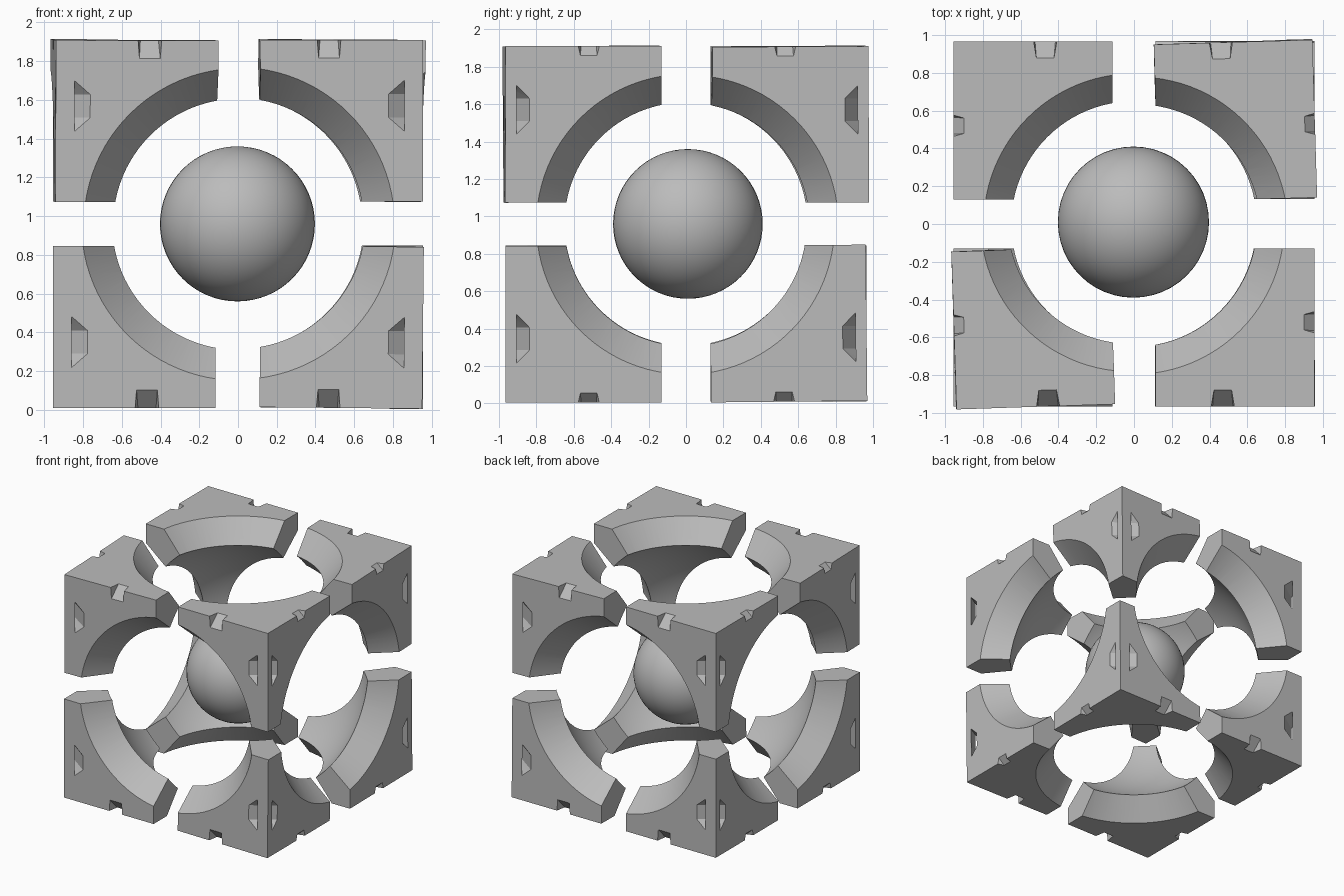
import bpy, bmesh, math
from mathutils import Matrix, Vector

cube = bpy.data.objects.get("Cube")
if cube:
    bpy.data.objects.remove(cube, do_unlink=True)

CENTRE = Vector((0, 0, 0.96))
INNER = Vector((0.115, 0.13, 0.115))
OUTER = Vector((0.955, 0.965, 0.95))
RIM, LIP, LIP_DEPTH = 0.80, 0.65, 0.77      # opening radii at the face and inside

grey = bpy.data.materials.new("plain grey")
grey.use_nodes = True
colour = (0.5, 0.5, 0.5, 1)
grey.diffuse_color = colour
grey.node_tree.nodes["Principled BSDF"].inputs["Base Color"].default_value = colour


def make_object(name, bm):
    bmesh.ops.recalc_face_normals(bm, faces=bm.faces)
    mesh = bpy.data.meshes.new(name)
    bm.to_mesh(mesh)
    bm.free()
    mesh.materials.append(grey)
    obj = bpy.data.objects.new(name, mesh)
    bpy.context.collection.objects.link(obj)
    return obj


def hull(name, points):
    bm = bmesh.new()
    for p in points:
        bm.verts.new(p)
    bmesh.ops.convex_hull(bm, input=bm.verts)
    return make_object(name, bm)


def smooth(obj, angle=25):
    bpy.ops.object.select_all(action="DESELECT")
    obj.select_set(True)
    bpy.context.view_layer.objects.active = obj
    bpy.ops.object.shade_smooth_by_angle(angle=math.radians(angle))


# Solid corner block
corner = hull("corner_block", [(x, y, z) for x in (INNER.x, OUTER.x)
                               for y in (INNER.y, OUTER.y) for z in (INNER.z, OUTER.z)])
cutters = []

# Tapered round opening through each face
slope = (RIM - LIP) / (OUTER.x - LIP_DEPTH)
near, far = 0.02, 1.2
for axis in "XYZ":
    bm = bmesh.new()
    bmesh.ops.create_cone(bm, cap_ends=True, segments=96, depth=far - near,
                          radius1=LIP + (near - LIP_DEPTH) * slope,
                          radius2=LIP + (far - LIP_DEPTH) * slope,
                          matrix=Matrix.Translation((0, 0, (near + far) / 2)))
    turn = Vector((0, 0, 1)).rotation_difference(
        Vector([float(axis == a) for a in "XYZ"])).to_matrix()
    bmesh.ops.rotate(bm, verts=bm.verts, matrix=turn)
    cutters.append(make_object("opening_cutter", bm))

# Hollow inside
bm = bmesh.new()
bmesh.ops.create_uvsphere(bm, u_segments=96, v_segments=64,
                          radius=math.hypot(LIP, LIP_DEPTH))
cutters.append(make_object("hollow_cutter", bm))

# Slot tunnelling behind the upright edge
slot = []
for s in (-1, 1):
    slot += [(0.85, 0.97, 0.61 + 0.13 * s), (0.77, 0.97, 0.61 + 0.06 * s),
             (0.965, 0.90, 0.61 + 0.13 * s), (0.965, 0.83, 0.61 + 0.06 * s)]
cutters.append(hull("slot_cutter", slot))

# Notches through the two level edges
notch_x, notch_y = [], []
for s in (-1, 1):
    notch_x += [(0.47 + s * 0.065, 0.98, 0.97), (0.47 + s * 0.055, 0.98, 0.84),
                (0.47 + s * 0.045, 0.86, 0.97)]
    notch_y += [(0.97, 0.52 + s * 0.065, 0.97), (0.97, 0.52 + s * 0.045, 0.885),
                (0.88, 0.52 + s * 0.04, 0.97)]
cutters += [hull("notch_cutter", notch_x), hull("notch_cutter", notch_y)]

for cutter in cutters:
    cutter.hide_render = True
    mod = corner.modifiers.new("cut", "BOOLEAN")
    mod.operation = "DIFFERENCE"
    mod.solver = "EXACT"
    mod.object = cutter
bpy.context.view_layer.update()
carved = bpy.data.meshes.new_from_object(
    corner.evaluated_get(bpy.context.evaluated_depsgraph_get()))
for helper in cutters + [corner]:
    bpy.data.objects.remove(helper, do_unlink=True)

# Eight mirrored corners, a few of them slightly askew
middle = (INNER + OUTER) / 2
tilts = {(1, 1, 1): (0.3, 0.3, 1.7), (-1, -1, 1): (0.4, 0.2, 1.9),
         (1, -1, -1): (0, 0.6, 0), (1, 1, -1): (0.6, 0, 0)}
for sx in (-1, 1):
    for sy in (-1, 1):
        for sz in (-1, 1):
            signs = Vector((sx, sy, sz))
            bm = bmesh.new()
            bm.from_mesh(carved)
            bmesh.ops.scale(bm, vec=signs, verts=bm.verts)
            pivot = middle * signs
            for axis, deg in zip("XYZ", tilts.get((sx, sy, sz), (0, 0, 0))):
                bmesh.ops.rotate(bm, cent=pivot, verts=bm.verts,
                                 matrix=Matrix.Rotation(math.radians(deg), 3, axis))
            bmesh.ops.translate(bm, vec=CENTRE, verts=bm.verts)
            name = "_".join(("top" if sz > 0 else "bottom", "front" if sy < 0 else "back",
                             "left" if sx > 0 else "right", "corner"))
            smooth(make_object(name, bm))

# Ball floating in the middle
bm = bmesh.new()
bmesh.ops.create_uvsphere(bm, u_segments=48, v_segments=32, radius=0.4,
                          matrix=Matrix.Translation(CENTRE + Vector((-0.003, 0.01, 0))))
smooth(make_object("centre_ball", bm))
